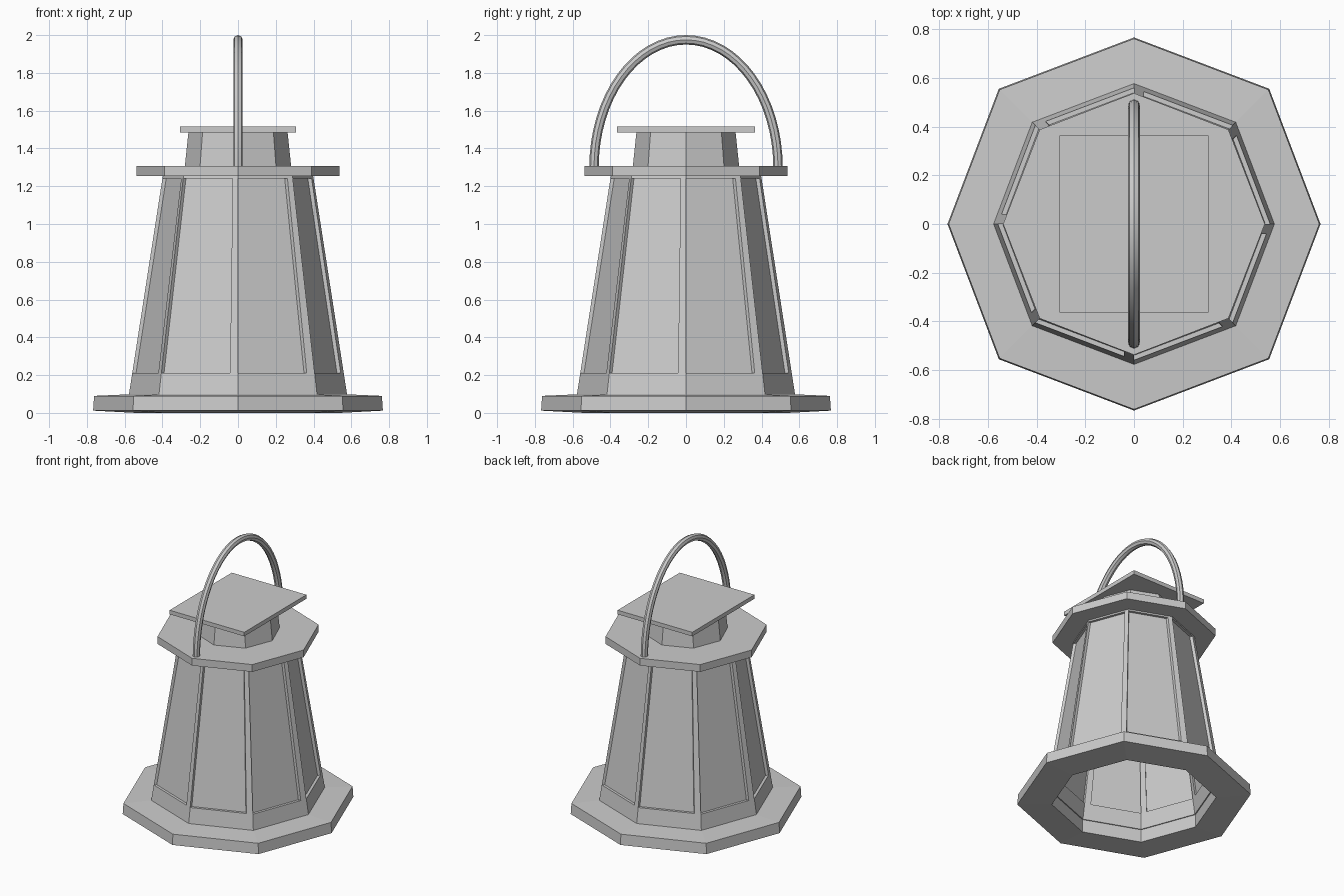
import bpy, bmesh
from math import sin, cos, pi
from mathutils import Vector

if "Cube" in bpy.data.objects:
    bpy.data.objects.remove(bpy.data.objects["Cube"])

N = 8

def corner(k, r, z, diag=1.025):
    # octagon corners on the axes, numbered clockwise from above
    s = diag if k % 2 else 1.0
    a = -k * 2 * pi / N
    return Vector((r * s * cos(a), r * s * sin(a), z))

def finish(name, bm):
    bmesh.ops.recalc_face_normals(bm, faces=bm.faces)
    me = bpy.data.meshes.new(name)
    bm.to_mesh(me)
    bm.free()
    ob = bpy.data.objects.new(name, me)
    bpy.context.collection.objects.link(ob)
    return ob

def ring(name, profile, diag=1.025):
    # closed profile of (radius, z) carried round the octagon
    bm = bmesh.new()
    v = [[bm.verts.new(corner(k, r, z, diag)) for r, z in profile] for k in range(N)]
    m = len(profile)
    for k in range(N):
        a, b = v[k], v[(k + 1) % N]
        for i in range(m):
            j = (i + 1) % m
            bm.faces.new((a[i], a[j], b[j], b[i]))
    return finish(name, bm)

def solid(name, r0, z0, r1, z1, diag=1.0):
    bm = bmesh.new()
    lo = [bm.verts.new(corner(k, r0, z0, diag)) for k in range(N)]
    hi = [bm.verts.new(corner(k, r1, z1, diag)) for k in range(N)]
    bm.faces.new(lo)
    bm.faces.new(hi)
    for k in range(N):
        j = (k + 1) % N
        bm.faces.new((lo[k], lo[j], hi[j], hi[k]))
    return finish(name, bm)

def wall(z):
    # outer radius of the tapering body
    return 0.577 - (z - 0.1) * 0.155

DEPTH = 0.045

def band(name, z0, z1):
    return ring(name, [(wall(z0), z0), (wall(z1), z1),
                       (wall(z1) - DEPTH, z1), (wall(z0) - DEPTH, z0)])

# base flange, sill and header
ring("base_flange", [(0.767, 0.012), (0.762, 0.09), (0.54, 0.1), (0.54, 0.0)])
band("sill", 0.095, 0.21)
band("header", 1.24, 1.255)

# recessed panes
ring("panes", [(wall(0.2) - 0.02, 0.2), (wall(1.25) - 0.02, 1.25),
               (wall(1.25) - 0.03, 1.25), (wall(0.2) - 0.03, 0.2)])

# one post at the clockwise side of each corner
bm = bmesh.new()
for k in range(N):
    loops = []
    for z, w in ((0.2, 0.045), (1.25, 0.03)):
        pts = []
        for r, back in ((wall(z), False), (wall(z) - DEPTH, True)):
            p, q = corner(k, r, z), corner(k + 1, r, z)
            e = p + (q - p).normalized() * w
            pts += [e, p] if back else [p, e]
        loops.append([bm.verts.new(c) for c in pts])
    lo, hi = loops
    bm.faces.new(lo)
    bm.faces.new(hi)
    for i in range(4):
        j = (i + 1) % 4
        bm.faces.new((lo[i], lo[j], hi[j], hi[i]))
finish("corner_posts", bm)

# roof plate and neck
solid("roof_plate", 0.538, 1.253, 0.538, 1.307, 1.02)
solid("neck", 0.282, 1.3, 0.262, 1.49, 1.01)

# rectangular lid
bm = bmesh.new()
bmesh.ops.create_cube(bm, size=1)
for v in bm.verts:
    v.co = Vector((v.co.x * 0.612, v.co.y * 0.728, v.co.z * 0.03 + 1.5))
finish("lid", bm)

# arched carrying handle
cu = bpy.data.curves.new("handle", 'CURVE')
cu.dimensions = '3D'
cu.bevel_depth = 0.025
cu.bevel_resolution = 2
cu.use_fill_caps = True
sp = cu.splines.new('POLY')
S = 32
sp.points.add(S)
for i, p in enumerate(sp.points):
    a = pi * i / S
    p.co = (0, 0.487 * cos(a), 1.3 + 0.675 * sin(a), 1)
handle = bpy.data.objects.new("handle", cu)
bpy.context.collection.objects.link(handle)
bpy.context.view_layer.objects.active = handle
handle.select_set(True)
bpy.ops.object.convert(target='MESH')
bpy.ops.object.shade_smooth_by_angle()
